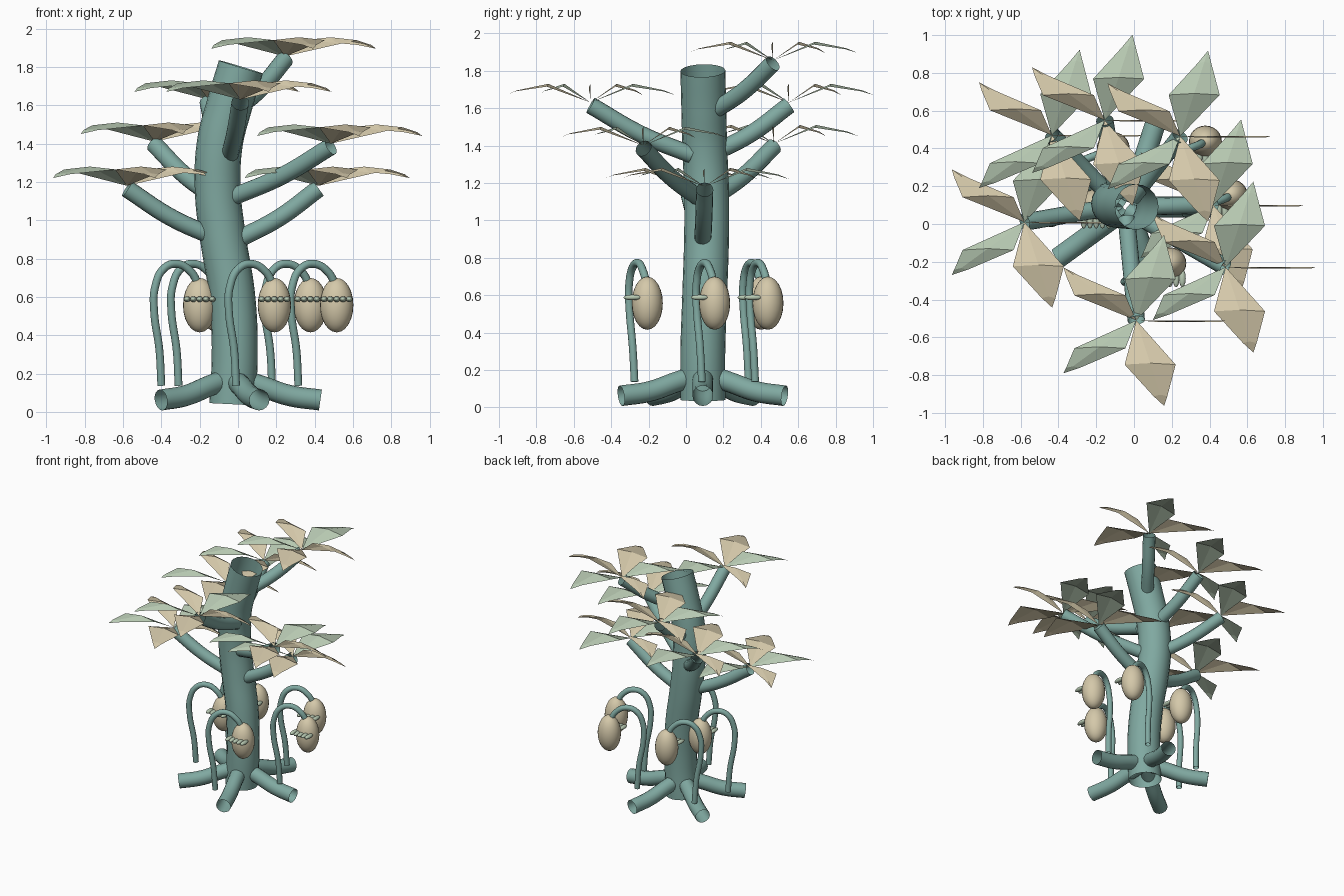
import bpy, bmesh, math
from mathutils import Vector

if "Cube" in bpy.data.objects:
    bpy.data.objects.remove(bpy.data.objects["Cube"])


def material(name, rgb):
    m = bpy.data.materials.new(name)
    m.diffuse_color = (*rgb, 1)
    m.use_nodes = True
    m.node_tree.nodes["Principled BSDF"].inputs["Base Color"].default_value = m.diffuse_color
    return m


TEAL = material("teal bark", (0.215, 0.395, 0.355))
TAN = material("tan", (0.66, 0.58, 0.40))
GREEN = material("pale green", (0.48, 0.59, 0.45))


def tube(name, points, radius, sides=6):
    """Open-ended smooth tube through the points."""
    cu = bpy.data.curves.new(name, 'CURVE')
    cu.dimensions = '3D'
    cu.bevel_depth = radius
    cu.bevel_resolution = sides
    cu.resolution_u = 8
    sp = cu.splines.new('BEZIER')
    sp.bezier_points.add(len(points) - 1)
    for bp, p in zip(sp.bezier_points, points):
        bp.co = p
        bp.handle_left_type = bp.handle_right_type = 'AUTO'
    cu.materials.append(TEAL)
    ob = bpy.data.objects.new(name, cu)
    bpy.context.collection.objects.link(ob)
    bpy.ops.object.select_all(action='DESELECT')
    ob.select_set(True)
    bpy.context.view_layer.objects.active = ob
    bpy.ops.object.convert(target='MESH')
    bpy.ops.object.shade_smooth()


def ellipsoid(name, loc, scale, mat, seg=24):
    bpy.ops.mesh.primitive_uv_sphere_add(segments=seg, ring_count=seg // 2,
                                         radius=1, location=loc)
    ob = bpy.context.object
    ob.name = name
    ob.scale = scale
    ob.data.materials.append(mat)
    bpy.ops.object.shade_smooth()


def leaf_cluster(name, centre):
    """Five folded diamond leaves, all spread along x."""
    bm = bmesh.new()
    length, half = 0.476, 0.135
    # fraction along leaf, half width, ridge height, edge height
    rows = [(0.5, half, 0.10, 0.085), (0.87, half * 0.27, 0.065, 0.06)]
    for i in range(5):
        a = math.radians(72 * i)
        d = Vector((math.cos(a), math.sin(a), 0)) * length
        c = Vector(centre)
        base = bm.verts.new(c)
        tip = bm.verts.new(c + d + Vector((0, 0, 0.04)))
        grid = []
        for f, w, zr, ze in rows:
            p = c + d * f
            grid.append([bm.verts.new(p + Vector((-w, -0.008, ze))),
                         bm.verts.new(p + Vector((0, 0, zr))),
                         bm.verts.new(p + Vector((w, -0.008, ze)))])
        m, n = grid
        faces = []
        for k in (0, 1):
            faces += [(base, m[k + 1], m[k]),
                      (m[k], m[k + 1], n[k + 1], n[k]),
                      (n[k], n[k + 1], tip)]
        for vs in faces:
            f = bm.faces.new(vs)
            f.normal_update()
            if f.normal.z < 0:
                f.normal_flip()
            f.material_index = i % 2
    me = bpy.data.meshes.new(name)
    bm.to_mesh(me)
    bm.free()
    me.materials.append(TAN)
    me.materials.append(GREEN)
    bpy.context.collection.objects.link(bpy.data.objects.new(name, me))


# Trunk
tube("trunk", [(-.03, .09, .04), (-.017, .09, .3), (-.03, .1, .6),
               (-.08, .11, .92), (-.105, .11, 1.15), (-.095, .1, 1.4),
               (-.045, .095, 1.6), (.015, .09, 1.8)], 0.12, 8)

# Roots: five around the trunk base
for i in range(5):
    a = math.radians(72 * i)
    tube(f"root_{i + 1}", [(-.03 + math.cos(a) * r, .09 + math.sin(a) * r, z)
                           for r, z in ((.04, .17), (.15, .135), (.30, .085), (.46, .062))],
         0.055)

# Branches, each carrying a leaf cluster: (start, end)
branches = [
    ((-.12, .09, .91), (-.58, .01, 1.18)),
    ((.00, .09, .90), (.42, .10, 1.18)),
    ((-.03, .07, 1.12), (.485, -.228, 1.40)),
    ((-.12, .14, 1.12), (-.435, .47, 1.41)),
    ((-.04, .03, 1.35), (.012, -.51, 1.63)),
    ((-.09, .15, 1.36), (-.155, .55, 1.63)),
    ((-.01, .14, 1.58), (.245, .465, 1.855)),
]
for i, (s, e) in enumerate(branches):
    s, e = Vector(s), Vector(e)
    mid = (s + e) / 2 - Vector((0, 0, 0.03))
    tube(f"branch_{i + 1}", [s, mid, e - Vector((0, 0, 0.015))], 0.046)
    leaf_cluster(f"leaf_cluster_{i + 1}", e)

# Hooked stalks with hanging pods
hook = [(0, 0, .137), (-.01, -.01, .32), (-.038, -.028, .53), (-.033, -.03, .65),
        (.015, -.01, .75), (.085, .02, .772), (.155, .045, .73), (.195, .065, .66)]
for i, (x, y) in enumerate([(-.01, -.275), (.315, .085), (.178, .37),
                            (-.31, .335), (-.4, .035)]):
    tube(f"stalk_{i + 1}", [(x + p, y + q, z) for p, q, z in hook], 0.021, 4)
    px, py, pz = x + .2, y + .068, .557
    ellipsoid(f"pod_{i + 1}", (px, py, pz), (.087, .083, .142), TAN)
    # Row of small nubs on the pod front
    for k in range(-2, 3):
        ellipsoid(f"pod_{i + 1}_nub_{k + 3}", (px + k * .033, py - .08, .588),
                  (.018, .048, .015), GREEN, 12)
